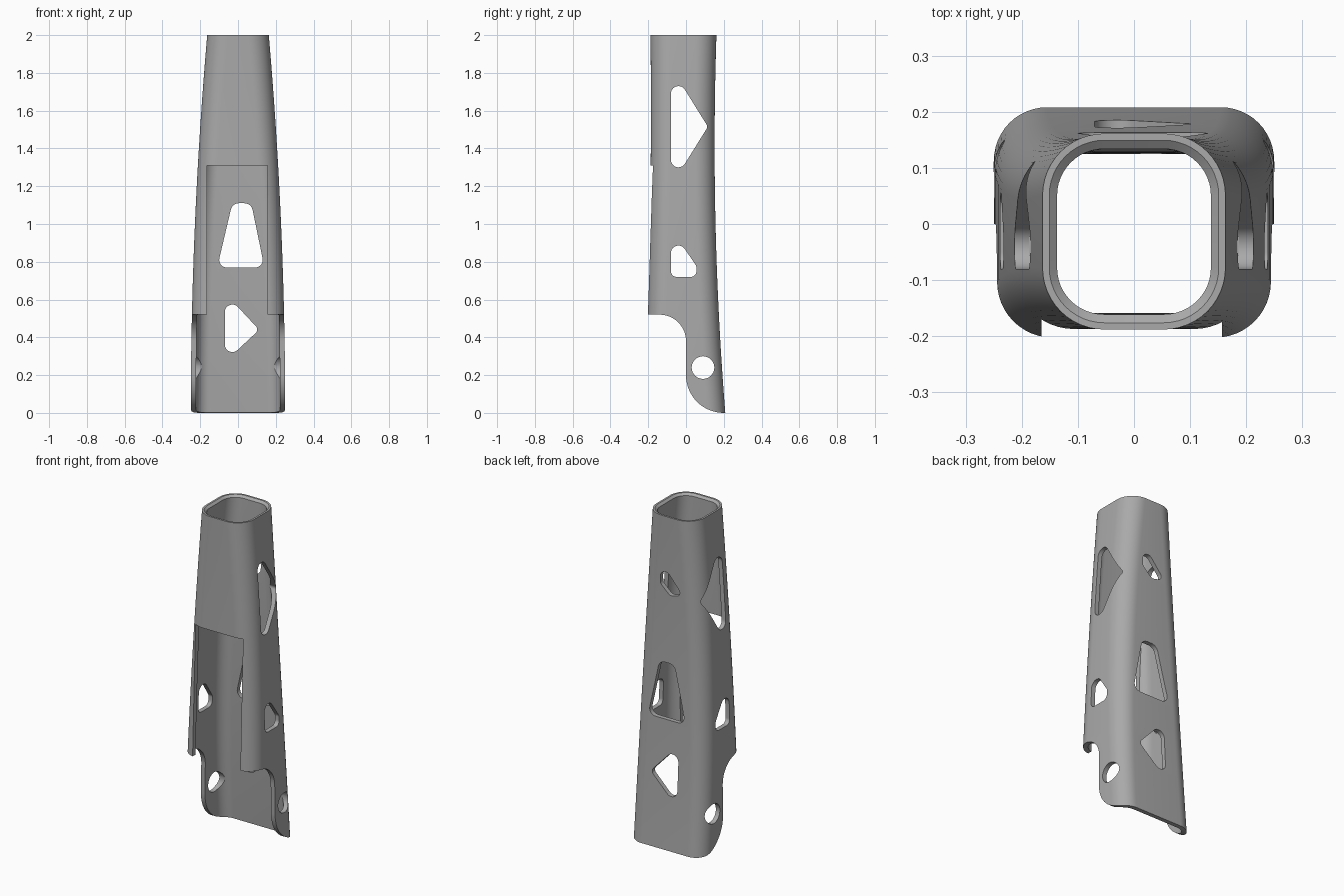
import bpy, bmesh, math
from mathutils import Vector

cube = bpy.data.objects.get("Cube")
if cube:
    bpy.data.objects.remove(cube, do_unlink=True)

WALL = 0.027
LIP = 0.012
STEPS = 40

grey = bpy.data.materials.new("plain grey")
grey.use_nodes = True
grey.diffuse_color = (0.4, 0.4, 0.4, 1)
grey.node_tree.nodes["Principled BSDF"].inputs["Base Color"].default_value = (0.4, 0.4, 0.4, 1)


def make_object(name, bm):
    bmesh.ops.recalc_face_normals(bm, faces=bm.faces)
    mesh = bpy.data.meshes.new(name)
    bm.to_mesh(mesh)
    bm.free()
    mesh.materials.append(grey)
    obj = bpy.data.objects.new(name, mesh)
    bpy.context.collection.objects.link(obj)
    return obj


def section(z, inset):
    """Rounded rectangle of the sleeve at height z, shrunk by inset."""
    half = 0.25 - 0.0005 * z - 0.0215 * z * z - inset
    back = 0.208 - 0.08 * z + 0.0283 * z * z - inset
    front = -0.222 + 0.045 * z - 0.014 * z * z + inset
    r = 0.095 + 0.0075 * z - inset
    corners = [(half - r, back - r), (r - half, back - r),
               (r - half, front + r), (half - r, front + r)]
    ring = []
    for i, (cx, cy) in enumerate(corners):
        for k in range(13):
            a = math.pi / 2 * (i + k / 12)
            ring.append((cx + r * math.cos(a), cy + r * math.sin(a), z))
    return ring


def rounded(corners):
    """Outline from (u, v, radius) corners, each one rounded by an arc."""
    out = []
    for i, (u, v, r) in enumerate(corners):
        p = Vector((u, v))
        a = (Vector(corners[i - 1][:2]) - p).normalized()
        b = (Vector(corners[(i + 1) % len(corners)][:2]) - p).normalized()
        if r == 0:
            out.append(p)
            continue
        half = a.angle(b) / 2
        centre = p + (a + b).normalized() * r / math.sin(half)
        start = p + a * r / math.tan(half) - centre
        end = p + b * r / math.tan(half) - centre
        sweep = start.angle(end)
        for k in range(11):
            t = k / 10
            out.append(centre + (start * math.sin((1 - t) * sweep)
                                 + end * math.sin(t * sweep)) / math.sin(sweep))
    return out


def prism(name, outline, axis, lo, hi):
    """Cutter: outline in (x, z) along y, or in (y, z) along x."""
    bm = bmesh.new()

    def place(p, d):
        return (p[0], d, p[1]) if axis == "y" else (d, p[0], p[1])

    ends = [[bm.verts.new(place(p, d)) for p in outline] for d in (lo, hi)]
    bm.faces.new(ends[0])
    bm.faces.new(ends[1])
    for i in range(len(outline)):
        bm.faces.new((ends[0][i - 1], ends[0][i], ends[1][i], ends[1][i - 1]))
    return make_object(name, bm)


# Hollow tapered sleeve: up the outside, over the chamfered lip, down the inside
heights = [2 * i / STEPS for i in range(STEPS + 1)]
levels = [(z, 0) for z in heights] + [(2, LIP), (2 - LIP, WALL)]
levels += [(z, WALL) for z in reversed(heights[:-1])]
bm = bmesh.new()
rings = [[bm.verts.new(c) for c in section(z, inset)] for z, inset in levels]
for j in range(len(rings)):
    a, b = rings[j - 1], rings[j]
    for i in range(len(a)):
        bm.faces.new((a[i - 1], a[i], b[i], b[i - 1]))
sleeve = make_object("sleeve", bm)

# Curved underside cut, leaving the back skirt longer
underside = [(-0.5, -0.2), (-0.5, 0.52)]
arc = [math.pi / 2 * k / 16 for k in range(17)]
underside += [(-0.14 + 0.14 * math.sin(a), 0.38 + 0.14 * math.cos(a)) for a in arc]
underside += [(0.2 - 0.2 * math.cos(a), 0.2 - 0.2 * math.sin(a)) for a in arc]
underside += [(0.2, -0.2)]

# Openings
slot = [(-0.165, -0.2), (0.157, -0.2), (0.157, 1.31), (-0.165, 1.31)]
side_upper = rounded([(-0.08, 1.2, 0.04), (0.116, 1.515, 0.02), (-0.08, 1.83, 0.04)])
side_lower = rounded([(-0.08, 0.72, 0.03), (0.055, 0.72, 0.03),
                      (0.055, 0.778, 0.03), (-0.08, 0.975, 0.04)])
side_round = [(0.09 + 0.06 * math.cos(math.tau * k / 32),
               0.24 + 0.06 * math.sin(math.tau * k / 32)) for k in range(32)]
back_lower = rounded([(-0.07, 0.27, 0.04), (0.112, 0.44, 0.025), (-0.07, 0.635, 0.04)])
back_middle = rounded([(-0.11, 0.77, 0.04), (0.14, 0.77, 0.04),
                       (0.07, 1.11, 0.045), (-0.03, 1.11, 0.045)])
back_upper = rounded([(0.065, 1.72, 0.035), (0.065, 1.58, 0.03),
                      (0.0, 1.52, 0.03), (-0.085, 1.54, 0.025)])

cutters = [prism("underside_cutter", underside, "x", -0.5, 0.5),
           prism("slot_cutter", slot, "y", -0.5, -0.05)]
for outline in (side_upper, side_lower, side_round):
    cutters.append(prism("side_hole_cutter", outline, "x", -0.5, 0.5))
for outline in (back_lower, back_middle, back_upper):
    cutters.append(prism("back_hole_cutter", outline, "y", 0.05, 0.5))

bpy.ops.object.select_all(action="DESELECT")
bpy.context.view_layer.objects.active = sleeve
sleeve.select_set(True)
for cutter in cutters:
    mod = sleeve.modifiers.new("cut", "BOOLEAN")
    mod.operation = "DIFFERENCE"
    mod.solver = "EXACT"
    mod.object = cutter
    bpy.ops.object.modifier_apply(modifier=mod.name)
    bpy.data.objects.remove(cutter, do_unlink=True)

bpy.ops.object.shade_smooth_by_angle(angle=math.radians(30))
